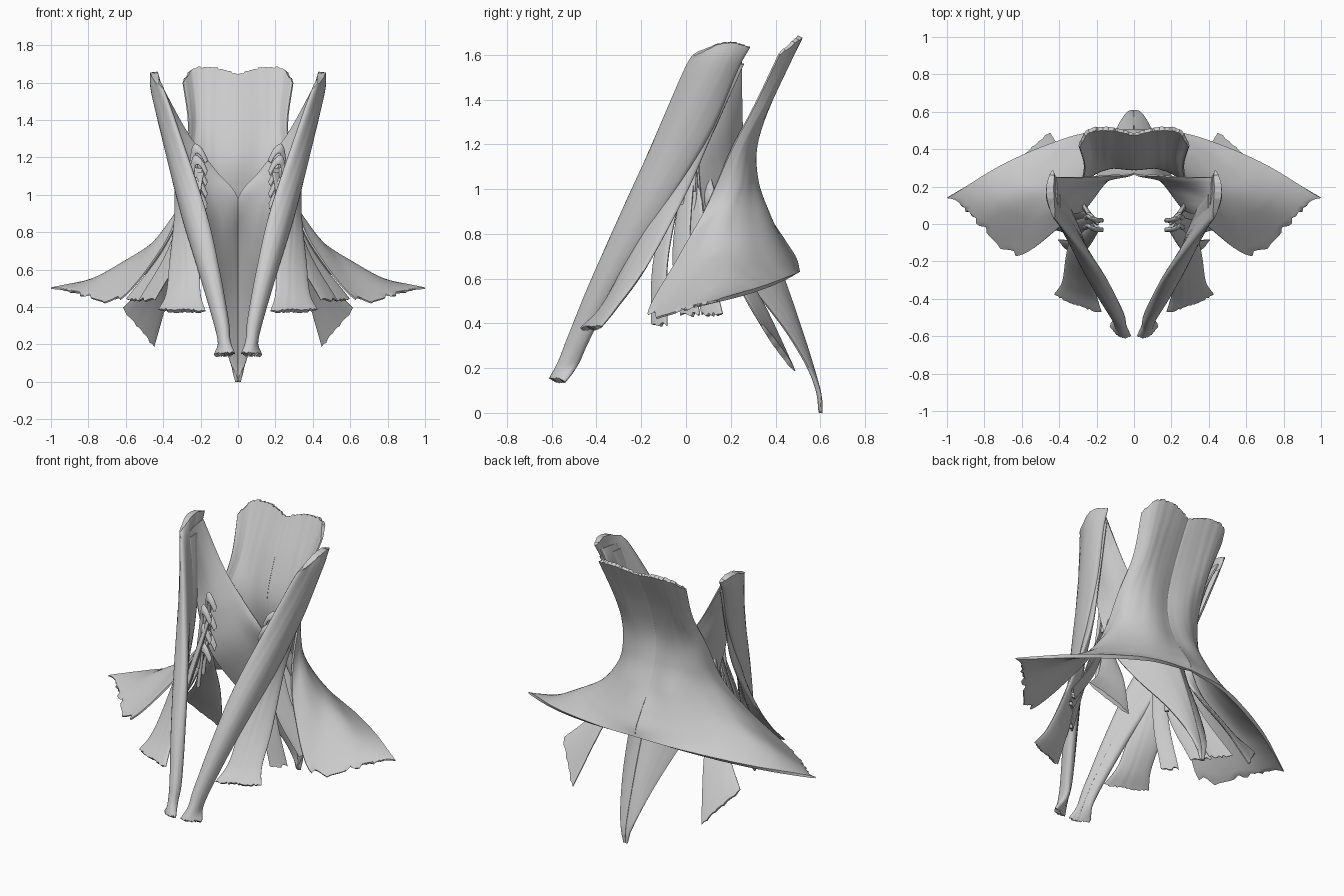
import bpy, bmesh, math, random
from mathutils import Vector

if "Cube" in bpy.data.objects:
    bpy.data.objects.remove(bpy.data.objects["Cube"])

random.seed(4)


def spline(pts, t):
    """Catmull-Rom point at t in 0..1"""
    n = len(pts) - 1
    s = min(max(t, 0), 1) * n
    i = min(int(s), n - 1)
    f = s - i
    b, c = pts[i], pts[i + 1]
    a = pts[i - 1] if i > 0 else b * 2 - c
    d = pts[i + 2] if i + 2 <= n else c * 2 - b
    return 0.5 * (b * 2 + (c - a) * f + (a * 2 - b * 5 + c * 4 - d) * f * f
                  + (b * 3 - a - c * 3 + d) * f ** 3)


def muscle(name, rows, thick, nu=24, nv=48, edge=0.2, groove=0.001, belly=0.0,
           jag0=0.0, jag1=0.0, side_jag=0.0, side_from=1.0):
    """Closed fibrous sheet lofted through rows of points, mirrored in x"""
    cols = [[Vector(r[k]) for r in rows] for k in range(len(rows[0]))]
    raw = [random.uniform(-1, 1) for _ in range(nu + 3)]
    phase = [(raw[i] + 2 * raw[i + 1] + raw[i + 2]) / 3 for i in range(nu + 1)]
    ragged0 = [random.random() * jag0 for _ in range(nu + 1)]
    ragged1 = [random.random() * jag1 for _ in range(nu + 1)]
    grid = []
    for j in range(nv + 1):
        line = []
        v0 = j / nv
        cut = 1 - (random.random() * side_jag if side_from < v0 < 1 else 0)
        for i in range(nu + 1):
            v, u = v0, i / nu
            if j == 0:
                v += ragged0[i]
            if j == nv:
                v -= ragged1[i]
            if i == nu:
                u *= cut
            line.append(spline([spline(c, v) for c in cols], u))
        grid.append(line)
    bm = bmesh.new()
    rings = []
    for j in range(nv + 1):
        top, bot = [], []
        swell = 1 - belly + belly * math.sin(math.pi * j / nv)
        for i in range(nu + 1):
            du = grid[j][min(i + 1, nu)] - grid[j][max(i - 1, 0)]
            dv = grid[min(j + 1, nv)][i] - grid[max(j - 1, 0)][i]
            n = du.cross(dv)
            n = n.normalized() if n.length > 1e-9 else Vector((0, 1, 0))
            u = i / nu
            lens = edge + (1 - edge) * math.sqrt(max(0, math.sin(math.pi * u)))
            h = thick / 2 * lens * swell + groove * phase[i] * math.sin(math.pi * u)
            top.append(bm.verts.new(grid[j][i] + n * h))
            bot.append(bm.verts.new(grid[j][i] - n * h))
        rings.append(top + bot[::-1])
    m = len(rings[0])
    for a, b in zip(rings, rings[1:]):
        for k in range(m):
            bm.faces.new((a[k], a[(k + 1) % m], b[(k + 1) % m], b[k]))
    for r in (rings[0], rings[-1]):
        for k in range(nu):
            bm.faces.new((r[k], r[k + 1], r[m - 2 - k], r[m - 1 - k]))
    bmesh.ops.recalc_face_normals(bm, faces=bm.faces)
    me = bpy.data.meshes.new(name)
    bm.to_mesh(me)
    bm.free()
    ob = bpy.data.objects.new(name, me)
    bpy.context.collection.objects.link(ob)
    ob.modifiers.new("mirror", 'MIRROR')
    bpy.ops.object.select_all(action='DESELECT')
    ob.select_set(True)
    bpy.context.view_layer.objects.active = ob
    bpy.ops.object.shade_smooth_by_angle(angle=math.radians(50))
    return ob


# broad cape over back of neck and shoulders (midline -> front edge)
muscle("shoulder_cape_muscle", [
    [(0, .48, 1.645), (.12, .51, 1.68), (.24, .50, 1.675), (.295, .42, 1.61)],
    [(0, .36, 1.40), (.13, .38, 1.41), (.22, .37, 1.40), (.265, .31, 1.38)],
    [(0, .295, 1.20), (.13, .31, 1.20), (.24, .27, 1.20), (.285, .20, 1.17)],
    [(0, .31, 1.03), (.14, .31, 1.03), (.27, .23, 1.01), (.315, .09, .92)],
    [(0, .37, .88), (.18, .35, .88), (.345, .18, .87), (.415, -.03, .70)],
    [(0, .44, .77), (.25, .38, .76), (.46, .16, .73), (.64, -.17, .435)],
    [(0, .49, .69), (.30, .42, .67), (.61, .20, .63), (.84, .00, .46)],
    [(0, .505, .63), (.30, .47, .61), (.67, .33, .555), (1.0, .14, .50)],
], .022, 40, 72, edge=.4, jag0=.006, side_jag=.03, side_from=.71)

# deep strap from behind the ear to the spine, ending in a low point
muscle("deep_back_neck_muscle", [
    [(.42, .25, 1.60), (.42, .15, 1.59), (.41, .05, 1.57)],
    [(.27, .25, 1.33), (.33, .17, 1.30), (.35, .06, 1.28)],
    [(.12, .26, 1.13), (.22, .20, 1.10), (.30, .06, 1.05)],
    [(0, .27, .98), (.13, .25, .92), (.25, .10, .85)],
    [(0, .38, .75), (.10, .33, .70), (.20, .25, .62)],
    [(0, .50, .42), (.06, .48, .40), (.12, .45, .36)],
    [(0, .59, .12), (.03, .585, .12), (.05, .58, .13)],
    [(0, .605, 0), (.005, .60, 0), (.01, .595, .01)],
], .02, 20, 60, edge=.4)

# long front strap running down to the breastbone
muscle("front_neck_strap", [
    [(.43, .03, 1.60), (.45, .18, 1.66), (.435, .29, 1.64)],
    [(.39, -.01, 1.53), (.435, .13, 1.55), (.42, .23, 1.53)],
    [(.29, -.13, 1.25), (.35, -.02, 1.25), (.37, .11, 1.25)],
    [(.17, -.28, .90), (.25, -.21, .91), (.30, -.08, .93)],
    [(.10, -.40, .60), (.16, -.37, .60), (.20, -.29, .60)],
    [(.05, -.50, .33), (.09, -.49, .33), (.12, -.43, .33)],
    [(.04, -.55, .22), (.075, -.54, .22), (.095, -.48, .22)],
    [(.015, -.60, .15), (.07, -.59, .14), (.13, -.54, .14)],
], .08, edge=.1, belly=.5, groove=.0015, jag0=.01, jag1=.02)

# second head of the strap, fanning out onto the collarbone
muscle("collarbone_strap", [
    [(.40, .08, 1.55), (.42, .26, 1.56)],
    [(.33, .00, 1.25), (.365, .12, 1.25)],
    [(.26, -.14, .95), (.335, .00, .98)],
    [(.21, -.28, .65), (.365, -.18, .65)],
    [(.20, -.38, .47), (.385, -.31, .47)],
    [(.17, -.48, .37), (.43, -.38, .38)],
], .04, edge=.1, belly=.4, groove=.0015, jag1=.02)

# side muscle twisting down to the shoulder blade corner
muscle("shoulder_blade_lifter", [
    [(.21, .02, 1.20), (.25, .06, 1.20)],
    [(.25, .06, 1.00), (.29, .13, .98)],
    [(.29, .18, .75), (.37, .16, .75)],
    [(.36, .34, .50), (.48, .25, .54)],
    [(.45, .49, .18), (.62, .34, .39)],
], .025, 14, 36, jag1=.012)

# slender side muscles reaching the upper ribs
for name, top, mid, end, w in [
    ("front_rib_muscle", (.20, -.01, 1.12), (.29, -.11, .70), (.37, -.12, .385), .045),
    ("middle_rib_muscle", (.21, .02, 1.14), (.33, -.02, .72), (.49, .02, .43), .055),
    ("rear_rib_muscle", (.22, .04, 1.02), (.36, .06, .70), (.56, .12, .43), .06),
]:
    muscle(name, [[(x - k * w, y - k * w, z), (x + k * w, y + k * w, z)]
                  for (x, y, z), k in ((top, .4), (mid, .7), (end, .8))],
           .025, 10, 24, belly=.3, jag1=.03)

# small slips attaching the side muscles to the neck bones
for i in range(6):
    z = 1.27 - i * .06
    y = .03 - (i % 2) * .05
    muscle(f"neck_slip_{i + 1}", [
        [(.165, y, z - .08), (.17, y - .02, z - .11)],
        [(.195, y, z - .02), (.20, y - .02, z - .06)],
        [(.235, y + .01, z), (.225, y - .01, z - .05)],
        [(.255, y + .02, z - .08), (.235, y, z - .1)],
        [(.27, y + .01, z - .28), (.255, y - .01, z - .28)],
    ], .02, 8, 18, jag0=.05)
